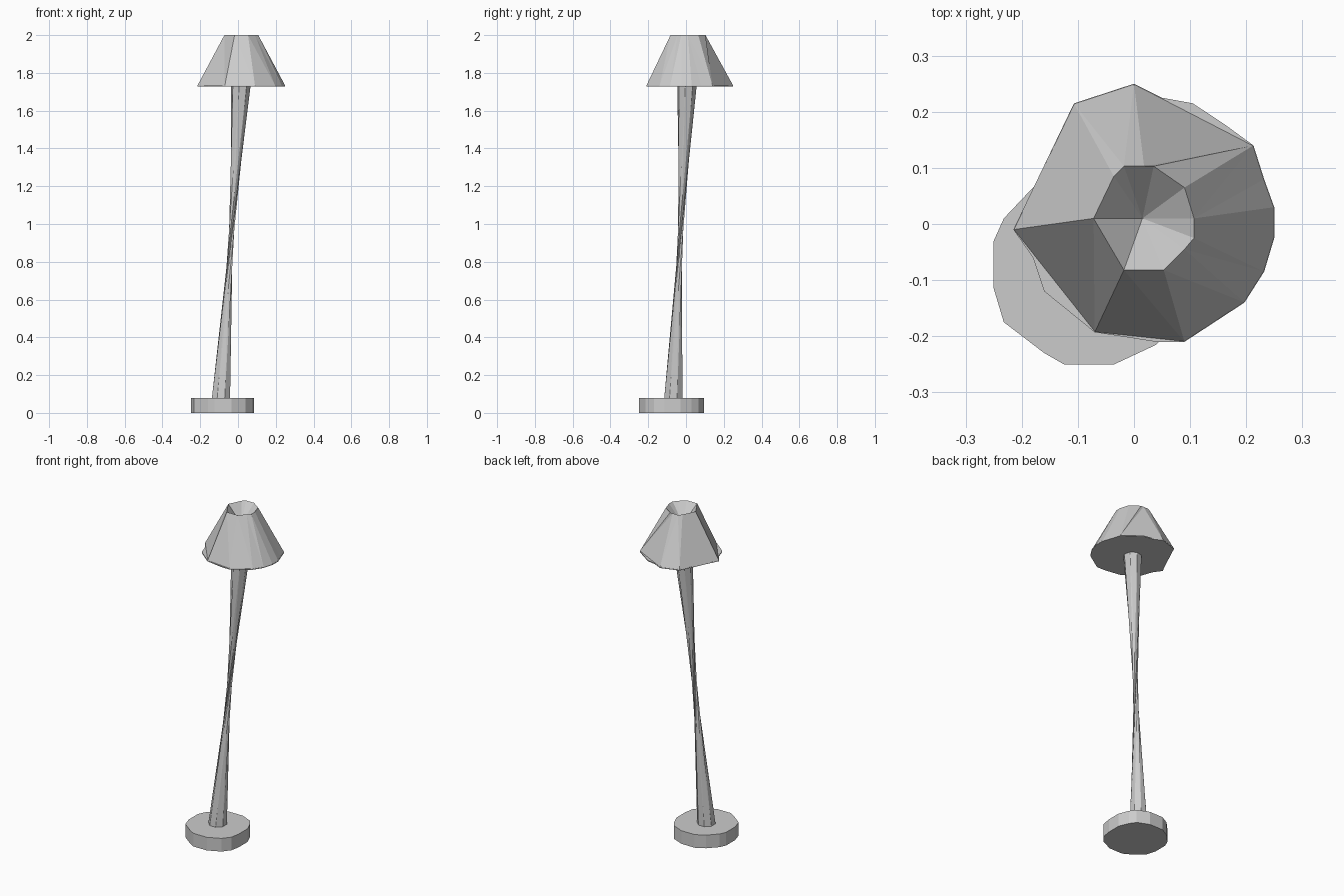
import bpy, bmesh, math

if "Cube" in bpy.data.objects:
    bpy.data.objects.remove(bpy.data.objects["Cube"])

mat = bpy.data.materials.new("plain grey")
mat.diffuse_color = (0.6, 0.6, 0.6, 1)
mat.use_nodes = True
mat.node_tree.nodes["Principled BSDF"].inputs["Base Color"].default_value = mat.diffuse_color


def make(name, build):
    bm = bmesh.new()
    build(bm)
    bmesh.ops.recalc_face_normals(bm, faces=bm.faces)
    me = bpy.data.meshes.new(name)
    bm.to_mesh(me)
    bm.free()
    me.materials.append(mat)
    ob = bpy.data.objects.new(name, me)
    bpy.context.collection.objects.link(ob)


def ring(bm, pts, z):
    return [bm.verts.new((x, y, z)) for x, y in pts]


def prism(pts, z0, z1):
    def build(bm):
        lo, hi = ring(bm, pts, z0), ring(bm, pts, z1)
        bm.faces.new(lo)
        bm.faces.new(hi)
        for i in range(len(lo)):
            j = (i + 1) % len(lo)
            bm.faces.new((lo[i], lo[j], hi[j], hi[i]))
    return build


# uneven round base
base = [(.085, -.03), (.06, .03), (.035, .065), (-.035, .095), (-.125, .095),
        (-.18, .065), (-.232, .01), (-.25, -.03), (-.25, -.115), (-.232, -.175),
        (-.16, -.23), (-.125, -.25), (-.035, -.25), (.04, -.215), (.075, -.17),
        (.085, -.115)]
make("base", prism(base, 0, .08))


# leaning pole, twisted so that it pinches in the middle
def pole(bm):
    n, r, twist = 8, .052, math.radians(148)

    def circle(cx, cy, turn):
        return [(cx + r * math.cos(2 * math.pi * i / n + turn),
                 cy + r * math.sin(2 * math.pi * i / n + turn)) for i in range(n)]
    lo = ring(bm, circle(-.09, -.067, .39), .08)
    hi = ring(bm, circle(.015, .005, .39 + twist), 1.73)
    bm.faces.new(lo)
    bm.faces.new(hi)
    for i in range(n):
        j = (i + 1) % n
        bm.faces.new((lo[i], lo[j], hi[j]))
        bm.faces.new((lo[i], hi[j], hi[i]))


make("pole", pole)

# shade floor outline, and the corners of it used by the shade wall
floor = [(.25, -.025), (.25, .03), (.232, .08), (.213, .14), (.165, .175),
         (.105, .215), (.05, .225), (0, .25), (-.107, .215), (-.18, .06),
         (-.215, -.01), (-.18, -.06), (-.16, -.12), (-.07, -.193), (.04, -.21),
         (.09, -.21), (.197, -.14), (.232, -.085)]
wall = [floor[i] for i in (0, 1, 2, 3, 7, 8, 10, 13, 15, 16, 17)]
rim = [(.107, -.025), (.107, .01), (.09, .065), (.035, .103), (.018, .103),
       (-.018, .103), (-.036, .085), (-.072, .01), (-.018, -.082), (.053, -.082),
       (.09, -.045)]
make("shade_floor", prism(floor, 1.728, 1.734))


# faceted shade wall with a dented top
def shade(bm):
    def angle(p):
        return math.atan2(p[1] - .01, p[0] - .018) % (2 * math.pi)
    a, b = sorted(wall, key=angle), sorted(rim, key=angle)
    lo, hi = ring(bm, a, 1.732), ring(bm, b, 2.0)
    na, nb, i, j = len(a), len(b), 0, 0
    while i < na or j < nb:
        ta = angle(a[(i + 1) % na]) + 2 * math.pi * ((i + 1) // na)
        tb = angle(b[(j + 1) % nb]) + 2 * math.pi * ((j + 1) // nb)
        p, q = lo[i % na], hi[j % nb]
        if j >= nb or (i < na and ta <= tb):
            i += 1
            bm.faces.new((p, lo[i % na], q))
        else:
            j += 1
            bm.faces.new((p, hi[j % nb], q))
    dent = bm.verts.new((.015, .01, 1.9))
    for k in range(nb):
        bm.faces.new((hi[k], hi[(k + 1) % nb], dent))
    bm.faces.new(lo)


make("shade", shade)
